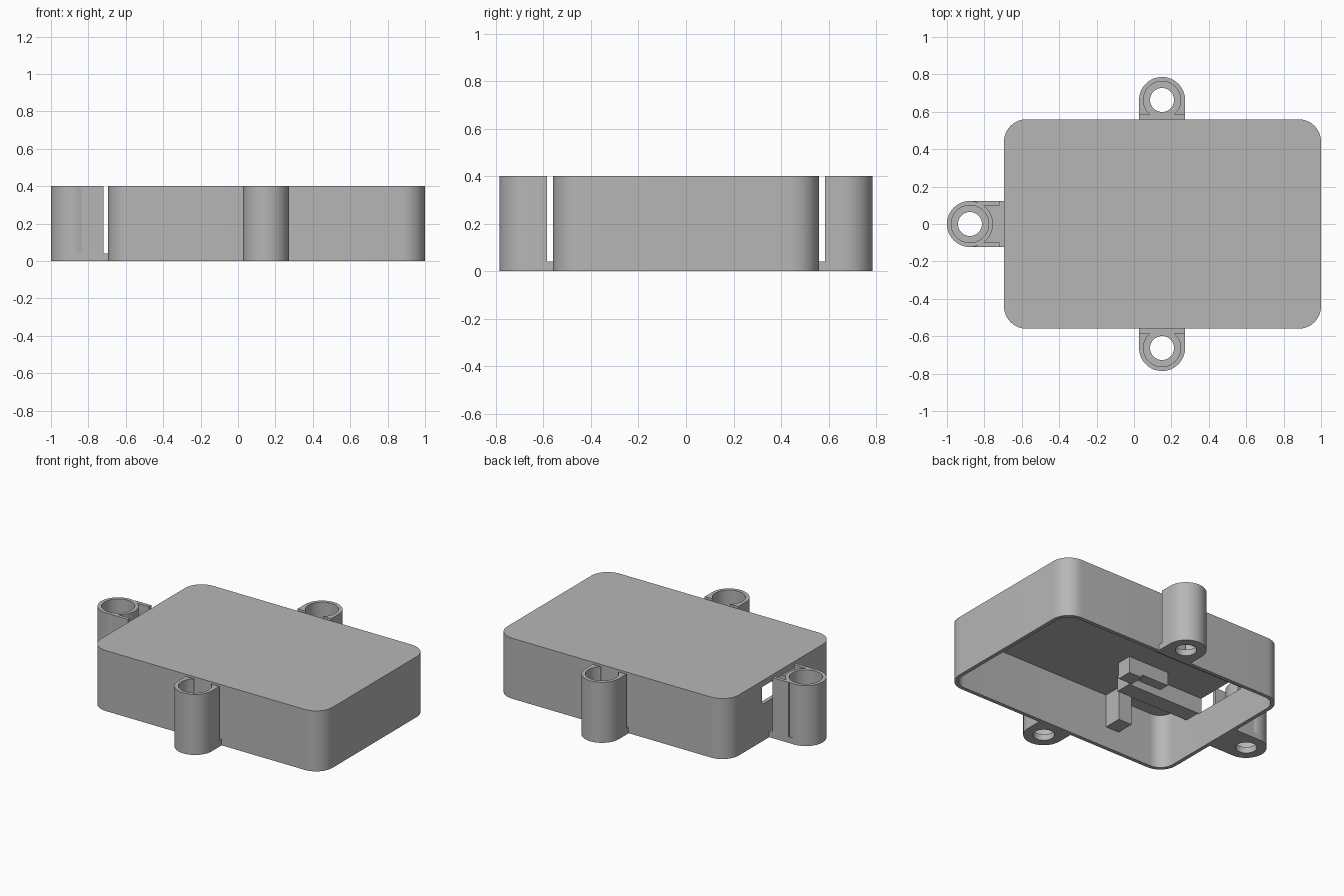
import bpy, bmesh, math
from mathutils import Matrix, Vector

cube = bpy.data.objects.get("Cube")
if cube:
    bpy.data.objects.remove(cube, do_unlink=True)

GREY = (0.47, 0.47, 0.47, 1.0)
mat = bpy.data.materials.new("plain_grey")
mat.use_nodes = True
mat.diffuse_color = GREY
mat.node_tree.nodes["Principled BSDF"].inputs["Base Color"].default_value = GREY


def prism(name, outline, low, high, matrix=None):
    """Extrude a flat outline from low to high, then place it with a matrix."""
    bm = bmesh.new()
    face = bm.faces.new([bm.verts.new((x, y, low)) for x, y in outline])
    geom = bmesh.ops.extrude_face_region(bm, geom=[face])["geom"]
    verts = [v for v in geom if isinstance(v, bmesh.types.BMVert)]
    bmesh.ops.translate(bm, verts=verts, vec=(0, 0, high - low))
    if matrix:
        bm.transform(matrix)
    bmesh.ops.recalc_face_normals(bm, faces=bm.faces)
    mesh = bpy.data.meshes.new(name)
    bm.to_mesh(mesh)
    bm.free()
    mesh.materials.append(mat)
    obj = bpy.data.objects.new(name, mesh)
    bpy.context.collection.objects.link(obj)
    return obj


def cut(obj, cutter):
    """Subtract the cutter and discard it."""
    mod = obj.modifiers.new("cut", "BOOLEAN")
    mod.operation = "DIFFERENCE"
    mod.solver = "EXACT"
    mod.object = cutter
    select(obj)
    bpy.ops.object.modifier_apply(modifier=mod.name)
    bpy.data.objects.remove(cutter, do_unlink=True)


def select(obj):
    bpy.ops.object.select_all(action="DESELECT")
    obj.select_set(True)
    bpy.context.view_layer.objects.active = obj


def smooth(obj):
    select(obj)
    bpy.ops.object.shade_smooth_by_angle(angle=math.radians(30))


def rect(x0, x1, y0, y1):
    return [(x0, y0), (x1, y0), (x1, y1), (x0, y1)]


def arc(cx, cy, r, start, end, steps):
    return [(cx + r * math.cos(a), cy + r * math.sin(a))
            for a in (math.radians(start + (end - start) * i / steps) for i in range(steps + 1))]


def circle(r):
    return arc(0, 0, r, 0, 360, 64)[:-1]


def rounded(x0, x1, y0, y1, r):
    return (arc(x1 - r, y1 - r, r, 0, 90, 12) + arc(x0 + r, y1 - r, r, 90, 180, 12)
            + arc(x0 + r, y0 + r, r, 180, 270, 12) + arc(x1 - r, y0 + r, r, 270, 360, 12))


# Case: rounded lid open at the bottom
L, R, D, H, WALL, CEIL = -0.695, 1.0, 0.56, 0.4, 0.025, 0.36
case = prism("case", rounded(L, R, -D, D, 0.12), 0, H)
cut(case, prism("cavity", rounded(L + WALL, R - WALL, -D + WALL, D - WALL, 0.095), -0.1, CEIL))

# Connector port in the right-hand end; outline axes are y and z
port = [(-0.29, 0.105), (-0.01, 0.105), (0.055, 0.175), (0.055, 0.25), (0.03, 0.275),
        (-0.335, 0.275), (-0.36, 0.25), (-0.36, 0.175)]
yz_to_x = Matrix(((0, 0, 1, 0), (1, 0, 0, 0), (0, 1, 0, 0), (0, 0, 0, 1)))
cut(case, prism("port_cutter", port, R - 0.1, R + 0.1, yz_to_x))
# Cable slot in the other end
cut(case, prism("slot_cutter", rect(L - 0.05, L + 0.06, -0.2, 0.2), 0.245, CEIL))
smooth(case)

# Blocks under the lid
for name, outline, low in (
        ("wall_block", rect(-0.33, -0.23, -D + 0.01, -0.415), 0.14),
        ("stop_block", rect(-0.14, -0.04, -0.19, -0.09), 0.25),
        ("stop_bar", rect(-0.34, -0.14, -0.16, -0.09), 0.27),
        ("front_rail", rect(L + 0.01, -0.13, -0.31, -0.2), 0.25),
        ("back_rail", rect(L + 0.01, 0.0, 0.2, 0.26), 0.25)):
    prism(name, outline, low, CEIL + 0.01)


# Screw lugs: local +x points towards the case
RAD, BORE, HOLE, BASE = 0.123, 0.1, 0.064, 0.04


def d_shape(reach):
    return arc(0, 0, RAD, 90, 270, 32) + [(reach, -RAD), (reach, RAD)]


def lug(name, x, y, turn, gap, open_side):
    place = Matrix.Translation(Vector((x, y, 0))) @ Matrix.Rotation(math.radians(turn), 4, "Z")
    base = prism(name + "_base", d_shape(gap + 0.01), 0, BASE, place)
    cut(base, prism("hole", circle(HOLE), -0.1, H, place))
    smooth(base)
    end = gap - WALL
    tube = prism(name + "_tube", d_shape(end) if open_side else circle(RAD), BASE, H, place)
    cut(tube, prism("bore", circle(BORE), -0.1, H + 0.1, place))
    smooth(tube)
    if not open_side:
        for side, label in ((1, "a"), (-1, "b")):
            ys = sorted((side * BORE, side * RAD))
            prism(f"{name}_wing_{label}", rect(0.04, end, *ys), BASE, H, place)


lug("front_lug", 0.15, -0.663, 90, 0.663 - D, True)
lug("back_lug", 0.15, 0.663, -90, 0.663 - D, True)
lug("end_lug", -0.877, 0, 0, 0.877 + L, False)
